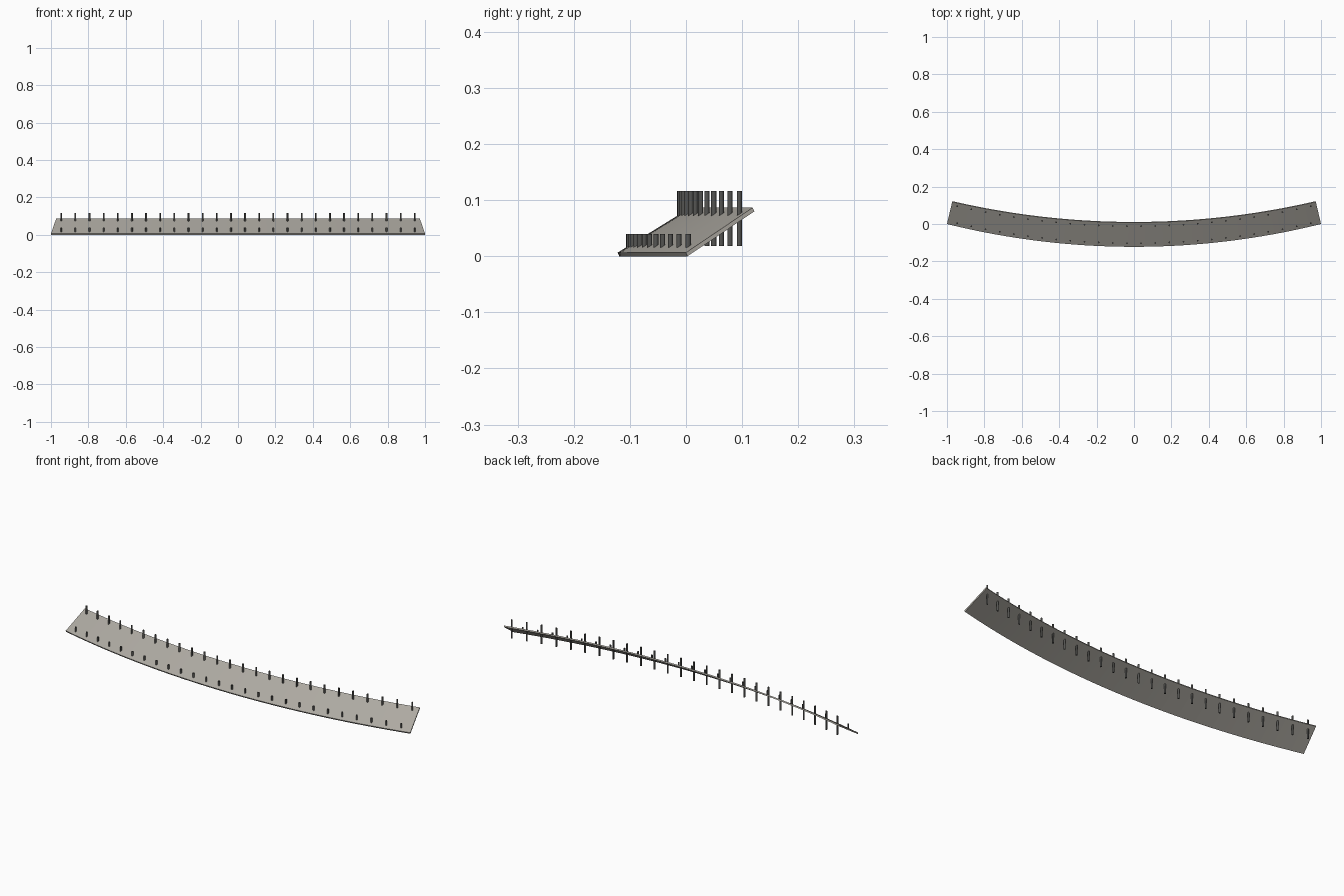
import bpy, bmesh, math

if "Cube" in bpy.data.objects:
    bpy.data.objects.remove(bpy.data.objects["Cube"])


def arc_y(x, half, y_mid, y_end):
    """Height of a circular arc through (0, y_mid) and (+-half, y_end)."""
    sag = y_end - y_mid
    r = (half * half + sag * sag) / (2 * sag)
    return y_mid + r - math.sqrt(r * r - x * x)


def finish(name, bm):
    bmesh.ops.recalc_face_normals(bm, faces=bm.faces)
    mesh = bpy.data.meshes.new(name)
    bm.to_mesh(mesh)
    bm.free()
    obj = bpy.data.objects.new(name, mesh)
    bpy.context.collection.objects.link(obj)
    for p in mesh.polygons:
        p.use_smooth = False
    return obj


def material(name, color):
    m = bpy.data.materials.new(name)
    m.diffuse_color = color
    m.use_nodes = True
    m.node_tree.nodes["Principled BSDF"].inputs["Base Color"].default_value = m.diffuse_color
    return m


stone = material("warm_grey", (0.42, 0.40, 0.36, 1))
dark = material("dark_metal", (0.09, 0.09, 0.085, 1))

# Curved, sloping plate: four corner arcs (half width, mid y, end y, z)
corners = [(0.999, -0.119, 0.0025, 0.0), (1.0, -0.122, 0.0, 0.0065),
           (0.972, 0.0075, 0.1185, 0.0865), (0.971, 0.011, 0.122, 0.080)]
SEG = 64
bm = bmesh.new()
rings = []
for i in range(SEG + 1):
    t = 2 * i / SEG - 1
    rings.append([bm.verts.new((t * h, arc_y(t * h, h, y0, y1), z))
                  for h, y0, y1, z in corners])
for a, b in zip(rings, rings[1:]):
    for k in range(4):
        n = (k + 1) % 4
        bm.faces.new((a[k], a[n], b[n], b[k]))
bm.faces.new(rings[0])
bm.faces.new(rings[-1])
finish("curved_plate", bm).data.materials.append(stone)


# Rows of upright pins following the curve
def pin_row(name, y_mid, y_end, z0, z1, radius=0.0045, count=26, half=0.945):
    bm = bmesh.new()
    for i in range(count):
        x = half * (2 * i / (count - 1) - 1)
        made = bmesh.ops.create_cone(bm, cap_ends=True, segments=12,
                                     radius1=radius, radius2=radius, depth=z1 - z0)
        bmesh.ops.translate(bm, verts=made["verts"],
                            vec=(x, arc_y(x, half, y_mid, y_end), (z0 + z1) / 2))
    finish(name, bm).data.materials.append(dark)


pin_row("back_pins", -0.012, 0.095, 0.018, 0.116)
pin_row("front_pins", -0.103, 0.004, 0.016, 0.040)
